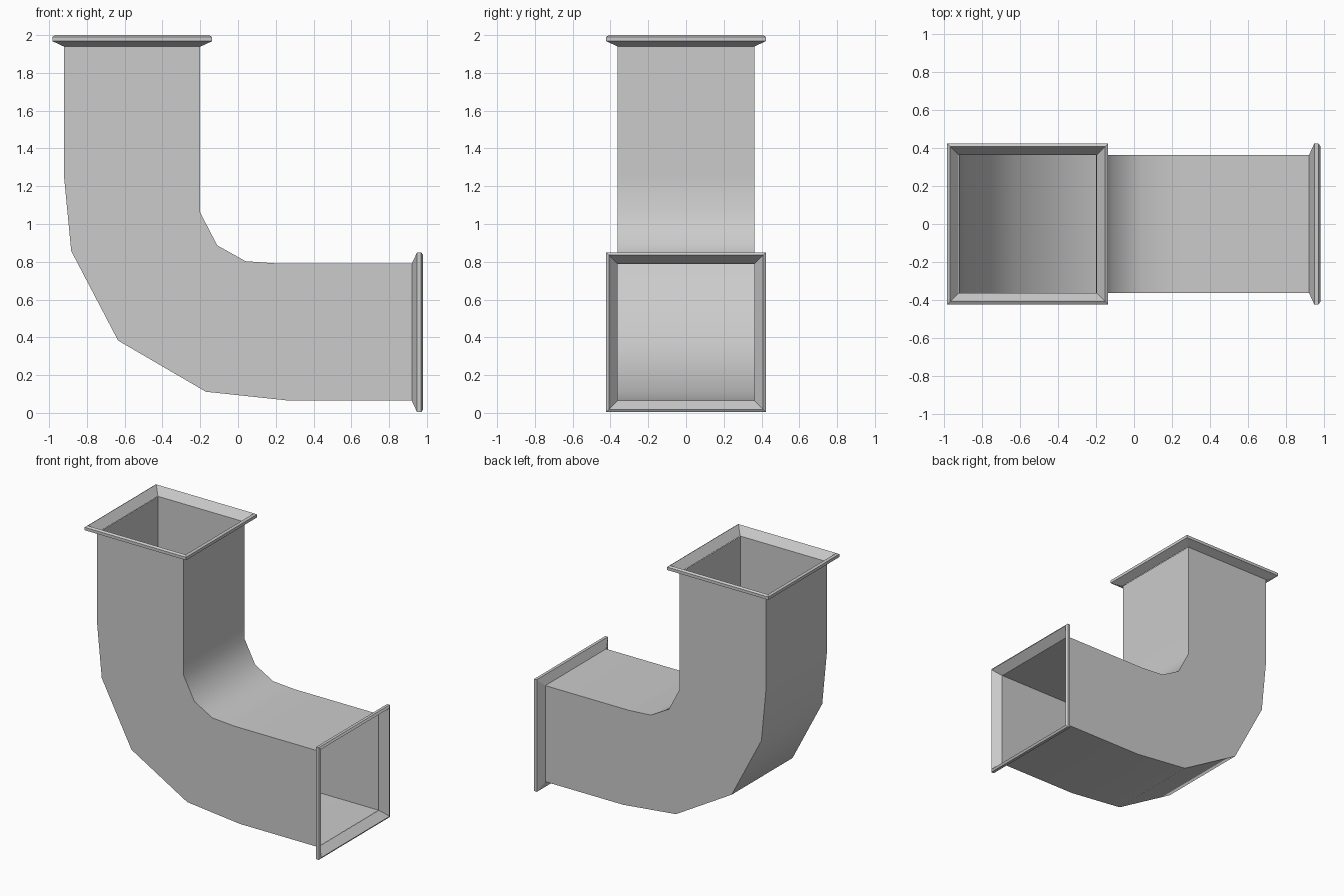
import bpy, bmesh, math

if "Cube" in bpy.data.objects:
    bpy.data.objects.remove(bpy.data.objects["Cube"])

HALF = 0.3625  # half width of the square duct


def loft(name, rings):
    """Skin consecutive four-corner rings with quads, leaving the ends open."""
    bm = bmesh.new()
    loops = [[bm.verts.new(p) for p in ring] for ring in rings]
    for a, b in zip(loops, loops[1:]):
        for i in range(4):
            j = (i + 1) % 4
            bm.faces.new((a[i], a[j], b[j], b[i]))
    mesh = bpy.data.meshes.new(name)
    bm.to_mesh(mesh)
    bm.free()
    obj = bpy.data.objects.new(name, mesh)
    bpy.context.collection.objects.link(obj)
    return obj


# Curved square duct: matching points on the inside and outside of the bend
inner = [(0.92, 0.79), (0.22, 0.79), (0.04, 0.803), (-0.11, 0.887),
         (-0.2, 1.06), (-0.2, 1.25), (-0.2, 1.94)]
outer = [(0.92, 0.065), (0.27, 0.065), (-0.17, 0.112), (-0.635, 0.383),
         (-0.883, 0.857), (-0.921, 1.25), (-0.921, 1.94)]
duct = loft("duct_elbow", [
    [(xi, -HALF, zi), (xi, HALF, zi), (xo, HALF, zo), (xo, -HALF, zo)]
    for (xi, zi), (xo, zo) in zip(inner, outer)])
bpy.context.view_layer.objects.active = duct
duct.select_set(True)
bpy.ops.object.shade_smooth_by_angle(angle=math.radians(40))


# Flared flange: outside flare, rim, bevelled lip, then funnel into the duct
def flange(name, location, turn):
    profile = [(HALF, 0), (0.423, 0.028), (0.423, 0.05),
               (0.408, 0.06), (HALF, 0.004)]
    obj = loft(name, [[(h, -h, d), (h, h, d), (-h, h, d), (-h, -h, d)]
                      for h, d in profile])
    obj.location = location
    obj.rotation_euler.y = turn


flange("top_flange", (-0.56, 0, 1.94), 0)
flange("side_flange", (0.92, 0, 0.427), math.pi / 2)
